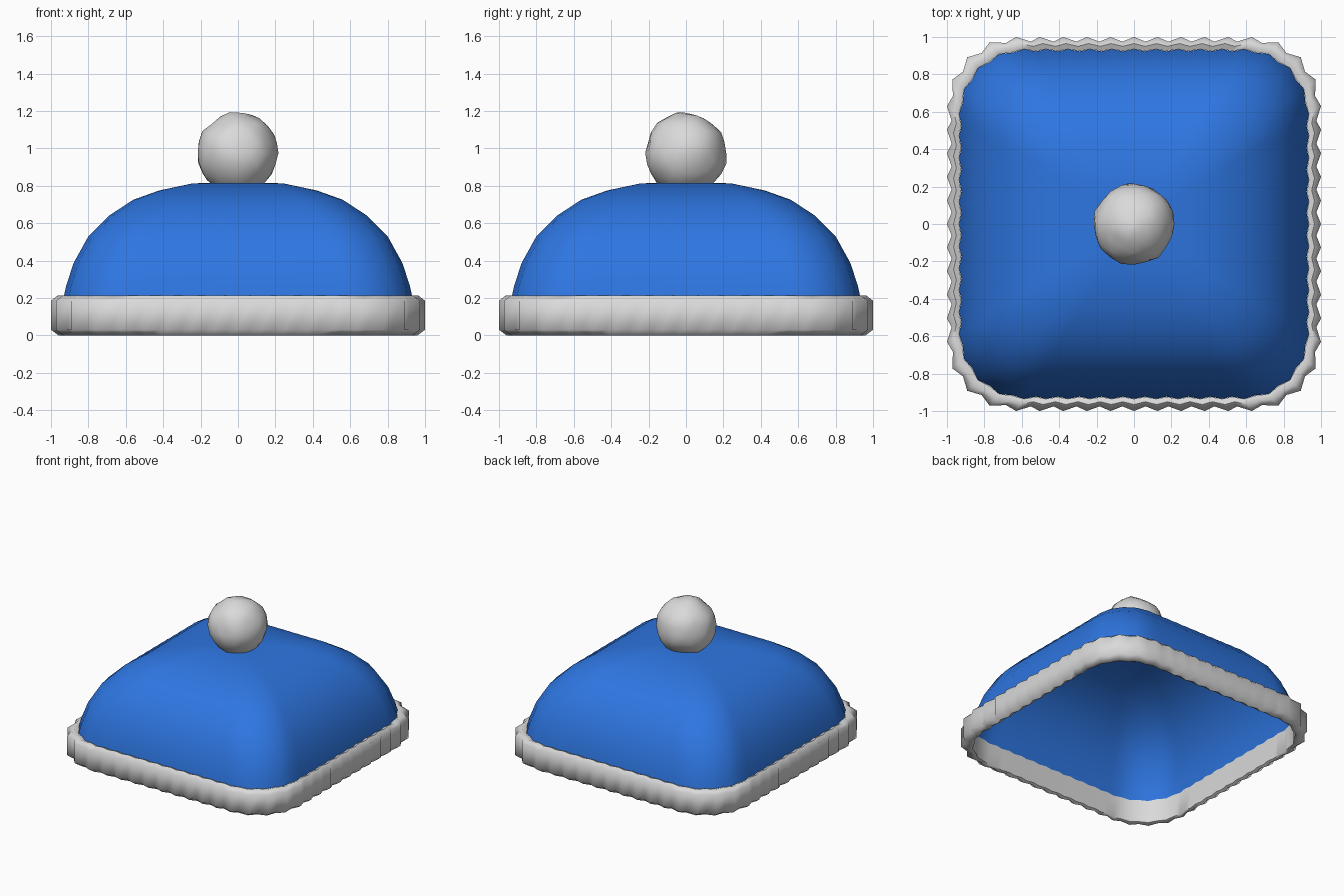
import bpy, math, random
from mathutils import Vector, noise

cube = bpy.data.objects.get("Cube")
if cube:
    bpy.data.objects.remove(cube, do_unlink=True)

SIDE_STEPS, CORNER_STEPS = 20, 8


def material(name, rgb):
    mat = bpy.data.materials.new(name)
    mat.use_nodes = True
    mat.diffuse_color = (*rgb, 1)
    mat.node_tree.nodes["Principled BSDF"].inputs["Base Color"].default_value = (*rgb, 1)
    return mat


def rounded_square(radius):
    """Points around a square of half-width one, with rounded corners."""
    flat = 1 - radius
    quarter = [Vector((1, -flat + 2 * flat * i / SIDE_STEPS)) for i in range(SIDE_STEPS)]
    for i in range(CORNER_STEPS):
        a = math.pi / 2 * i / CORNER_STEPS
        quarter.append(Vector((flat + radius * math.cos(a), flat + radius * math.sin(a))))
    points = []
    for turn in range(4):
        for p in quarter:
            q = p.copy()
            for _ in range(turn):
                q = Vector((-q.y, q.x))
            points.append(q)
    return points


def loft(name, profile, mat, closed=False, cap=False):
    """Stack rounded-square rings; each ring is (half width, height, ripple)."""
    outline = rounded_square(0.37)
    n = len(outline)
    verts, faces = [], []
    for width, z, ripple in profile:
        for i, p in enumerate(outline):
            w = width - (ripple if i % 2 else 0)
            verts.append((p.x * w, p.y * w, z))
    rings = len(profile)
    for r in range(rings if closed else rings - 1):
        s = (r + 1) % rings
        for i in range(n):
            j = (i + 1) % n
            faces.append((r * n + i, r * n + j, s * n + j, s * n + i))
    if cap:
        faces.append(tuple(range((rings - 1) * n, rings * n)))
    mesh = bpy.data.meshes.new(name)
    mesh.from_pydata(verts, [], faces)
    mesh.materials.append(mat)
    obj = bpy.data.objects.new(name, mesh)
    bpy.context.collection.objects.link(obj)
    return obj


def smooth(obj, degrees):
    bpy.ops.object.select_all(action="DESELECT")
    obj.select_set(True)
    bpy.context.view_layer.objects.active = obj
    bpy.ops.object.shade_smooth_by_angle(angle=math.radians(degrees))


blue = material("knit blue", (0.027, 0.18, 0.75))
white = material("soft white", (0.7, 0.7, 0.7))

# Hollow dome, pleated near the brim and smooth at the crown
crown = loft("crown", [
    (0.935, 0.19, 0.012), (0.92, 0.26, 0.01), (0.88, 0.385, 0.008),
    (0.80, 0.53, 0.006), (0.69, 0.64, 0.004), (0.56, 0.725, 0.002),
    (0.42, 0.775, 0), (0.24, 0.813, 0), (0.1, 0.815, 0)], blue, cap=True)
smooth(crown, 40)

# Rippled brim band with bevelled edges
brim = loft("brim_band", [
    (0.935, 0.2, 0.01), (0.935, 0.01, 0.01), (0.96, 0, 0.02), (1.0, 0.03, 0.025),
    (1.0, 0.185, 0.025), (0.965, 0.212, 0.015)], white, closed=True)
smooth(brim, 60)

# Lumpy pompom resting in the crown
bpy.ops.mesh.primitive_ico_sphere_add(subdivisions=3, radius=0.217, location=(0, 0, 0.975))
pompom = bpy.context.object
pompom.name = "pompom"
pompom.data.materials.append(white)
random.seed(4)
for v in pompom.data.vertices:
    v.co *= 1 + 0.05 * noise.noise(v.co * 9) + random.uniform(-0.02, 0.02)
smooth(pompom, 60)
